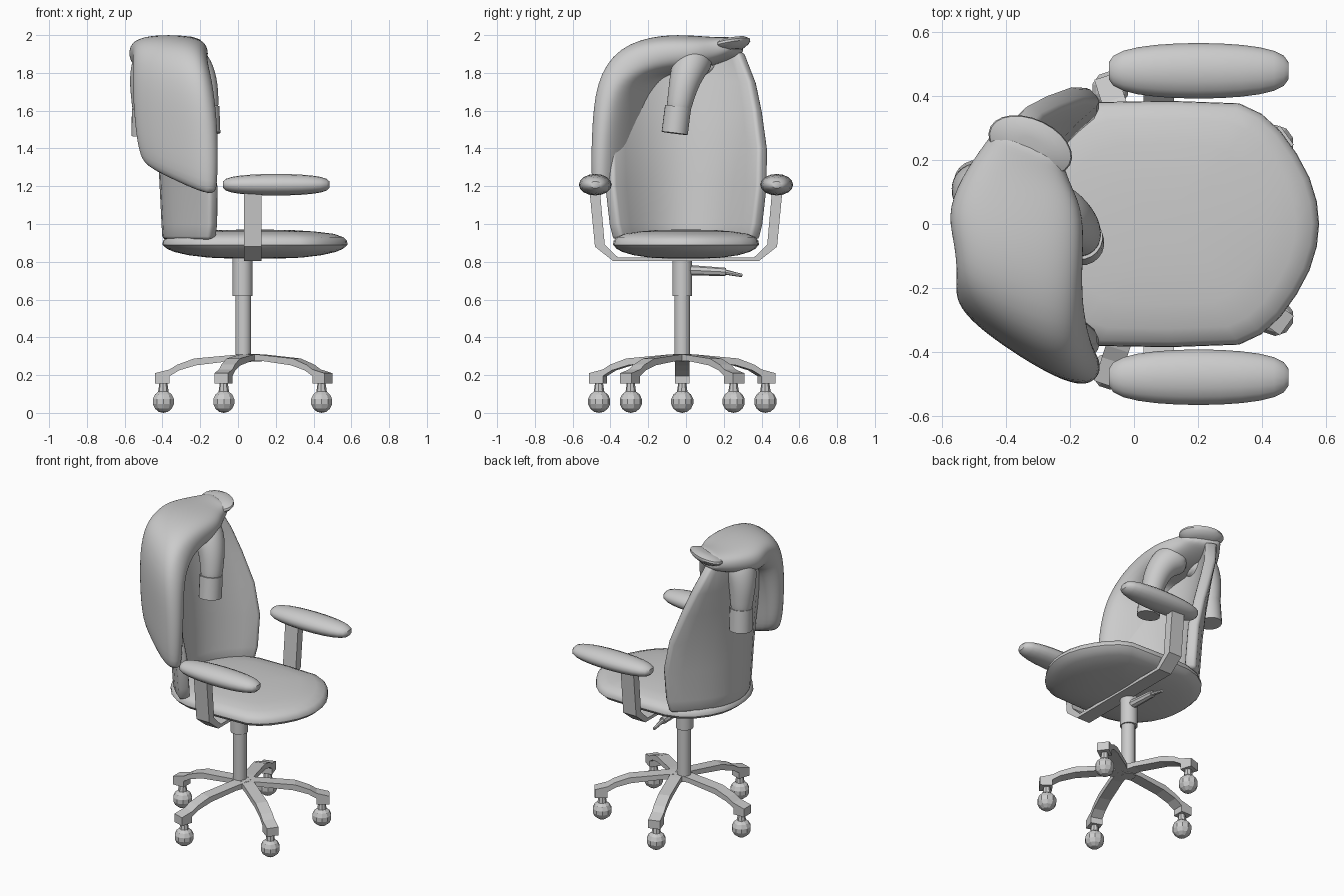
import bpy, bmesh
from math import sin, cos, pi, radians
from mathutils import Vector as V

if "Cube" in bpy.data.objects:
    bpy.data.objects.remove(bpy.data.objects["Cube"])

def finish(name, bm, smooth=40):
    bmesh.ops.recalc_face_normals(bm, faces=bm.faces)
    me = bpy.data.meshes.new(name)
    bm.to_mesh(me); bm.free()
    ob = bpy.data.objects.new(name, me)
    bpy.context.collection.objects.link(ob)
    bpy.ops.object.select_all(action='DESELECT')
    ob.select_set(True)
    bpy.context.view_layer.objects.active = ob
    if smooth:
        bpy.ops.object.shade_smooth_by_angle(angle=radians(smooth))
    return ob

def loft(name, rings, subsurf=0, smooth=40):
    """Skin closed rings of points and cap both ends."""
    bm = bmesh.new()
    vs = [[bm.verts.new(p) for p in r] for r in rings]
    n = len(vs[0])
    for a, b in zip(vs, vs[1:]):
        for i in range(n):
            bm.faces.new((a[i], a[(i+1) % n], b[(i+1) % n], b[i]))
    bm.faces.new(vs[0]); bm.faces.new(vs[-1])
    ob = finish(name, bm, smooth)
    if subsurf:
        m = ob.modifiers.new("smooth", 'SUBSURF')
        m.levels = m.render_levels = subsurf
    return ob

def ring(c, u, v, n=16, p=1.0):
    """Superellipse ring: centre plus two half-axis vectors."""
    out = []
    for i in range(n):
        a = 2*pi*i/n
        f = lambda t: abs(t)**p * (1 if t > 0 else -1)
        out.append(V(c) + V(u)*f(cos(a)) + V(v)*f(sin(a)))
    return out

def tube(name, pts, radii, n=16, subsurf=0):
    pts = [V(p) for p in pts]
    rings = []
    for i, p in enumerate(pts):
        t = (pts[min(i+1, len(pts)-1)] - pts[max(i-1, 0)]).normalized()
        u = t.cross(V((0.1, 1, 0) if abs(t.y) < 0.9 else (1, 0, 0))).normalized()
        rings.append(ring(p, u*radii[i], t.cross(u)*radii[i], n))
    return loft(name, rings, subsurf)

def extrude(name, outline, width, place):
    """Flat outline (a, b) given a width; place(a, w, b) maps to space."""
    return loft(name, [[place(a, w, b) for a, b in outline] for w in (-width/2, width/2)], smooth=0)

# Seat: straight sides, rounded front and back, domed above and below
half = [(-.40, 0), (-.395, .07), (-.38, .14), (-.34, .225), (-.28, .30), (-.20, .355), (-.11, .382), (.11, .386),
        (.33, .378), (.40, .345), (.46, .29), (.51, .22), (.55, .145), (.573, .07), (.58, 0)]
outline = half + [(x, -y) for x, y in half[-2:0:-1]]
seat_rings = []
for z, s in ((.817, .25), (.822, .5), (.835, .72), (.852, .87), (.868, .95), (.89, 1), (.91, .995),
             (.93, .955), (.948, .85), (.96, .65), (.968, .4), (.97, .15)):
    seat_rings.append([(.09 + (x-.09)*s, y*s, z) for x, y in outline])
loft("seat", seat_rings)

# Backrest: curved, tapering shell leaning back
bm = bmesh.new()
rows = []
for z, w, xc, d in ((.92, .365, -.365, .23), (1.0, .385, -.37, .245), (1.2, .408, -.38, .255), (1.4, .412, -.39, .22),
                    (1.6, .387, -.41, .165), (1.75, .358, -.43, .125), (1.9, .30, -.45, .09), (1.95, .22, -.455, .06)):
    rows.append([bm.verts.new((xc + d*abs(t/6)**2, w*t/6, z)) for t in range(-6, 7)])
for a, b in zip(rows, rows[1:]):
    for i in range(12):
        bm.faces.new((a[i], a[i+1], b[i+1], b[i]))
back = finish("backrest", bm)
m = back.modifiers.new("thickness", 'SOLIDIFY')
m.thickness = .07; m.offset = 0
m = back.modifiers.new("round", 'BEVEL')
m.width = .018; m.segments = 2; m.limit_method = 'ANGLE'; m.angle_limit = radians(45)

# Armrest pads
for side, tag in ((1, "left"), (-1, "right")):
    rings = []
    for i in range(13):
        a = -pi/2 + pi*(i+.35)/12.7
        s = max(cos(a), .12)**.55
        rings.append(ring((.2025 + .2825*sin(a), .48*side, 1.208), (0, .087*s, 0), (0, 0, .057*s), 16))
    loft("armrest_pad_" + tag, rings)

# Armrest bracket: one bent strap under the seat
o = [(.51, 1.17), (.482, .88), (.385, .803)]
i_ = [(.36, .823), (.43, .89), (.455, 1.17)]
prof = o + [(-y, z) for y, z in o[::-1]] + [(-y, z) for y, z in i_[::-1]] + i_
extrude("armrest_bracket", prof, .095, lambda a, w, b: V((.078 + w, a, b)))

# Gas column and lever
tube("column_lower", [(.028, -.02, .27), (.028, -.02, .63)], [.042]*2, 20)
tube("column_upper", [(.024, -.02, .62), (.024, -.02, .85)], [.053]*2, 20)
tube("lever_arm", [(.028, -.01, .757), (.028, .21, .746)], [.028, .022], 8)
tube("lever_tip", [(.028, .2, .747), (.028, .298, .727)], [.014, .009], 8)

# Five-star base with casters
leg = [(0, .312), (.08, .308), (.3, .288), (.39, .255), (.43, .23), (.508, .21), (.508, .155), (.43, .155),
       (.43, .195), (.38, .225), (.29, .252), (.1, .275), (0, .272)]
hub = V((.068, -.02, 0))
for k in range(5):
    a = pi + 2*pi*k/5
    d, s = V((cos(a), sin(a), 0)), V((-sin(a), cos(a), 0))
    extrude(f"base_leg_{k+1}", leg, .075, lambda r, w, z: hub + d*r + s*w + V((0, 0, z)))
    c = hub + d*.463
    tube(f"caster_stem_{k+1}", [c + V((0, 0, .1)), c + V((0, 0, .165))], [.03, .02], 8)
    bm = bmesh.new()
    bmesh.ops.create_uvsphere(bm, u_segments=10, v_segments=7, radius=.06)
    bmesh.ops.translate(bm, verts=bm.verts, vec=c + V((0, 0, .06)))
    finish(f"caster_ball_{k+1}", bm, 20)

# Jacket body draped over one top corner of the backrest
body = [((-.30, -.35, 1.22), (.17, -.11, -.08), (-.03, -.04, 0)),
        ((-.315, -.35, 1.27), (.20, -.135, -.09), (-.045, -.06, 0)),
        ((-.325, -.34, 1.5), (.215, -.14, -.03), (-.05, -.065, 0)),
        ((-.345, -.31, 1.74), (.205, -.14, 0), (-.055, -.08, .03)),
        ((-.355, -.23, 1.865), (.195, -.10, 0), (-.04, -.08, .09)),
        ((-.365, -.1, 1.90), (.205, -.05, 0), (0, -.03, .105)),
        ((-.37, .04, 1.905), (.22, -.01, 0), (0, 0, .095)),
        ((-.36, .15, 1.915), (.165, -.03, 0), (0, 0, .075)),
        ((-.335, .23, 1.935), (.115, -.045, 0), (0, -.02, .055)),
        ((-.325, .27, 1.95), (.10, -.045, 0), (0, -.02, .04))]
loft("jacket_body", [ring(*r, 16, .75) for r in body], 2, 180)

# Jacket collar: tilted flared disc
ax, ay = V((.125, -.06, 0)), V((.04, .075, .018))
loft("jacket_collar", [ring((-.325, .245, 1.94 + h), ax*s, ay*s, 24)
     for h, s in ((-.02, .6), (.0, .9), (.015, 1), (.028, .97), (.042, .7), (.046, .3))])

# Sleeves and cuffs, one in front and one behind
sleeves = {"front": ([(-.34, .06, 1.89), (-.24, .03, 1.86), (-.19, -.005, 1.77), (-.17, -.03, 1.66), (-.165, -.05, 1.55)],
                     [(-.168, -.042, 1.62), (-.163, -.06, 1.48)]),
           "rear": ([(-.40, .07, 1.89), (-.47, .09, 1.86), (-.495, .11, 1.76), (-.495, .12, 1.65), (-.495, .125, 1.56)],
                    [(-.492, .12, 1.61), (-.495, .13, 1.465)])}
for tag, (path, cuff) in sleeves.items():
    tube("jacket_sleeve_" + tag, path, [.1, .105, .085, .07, .062], 16, 2)
    tube("jacket_cuff_" + tag, cuff, [.07, .07], 20)
